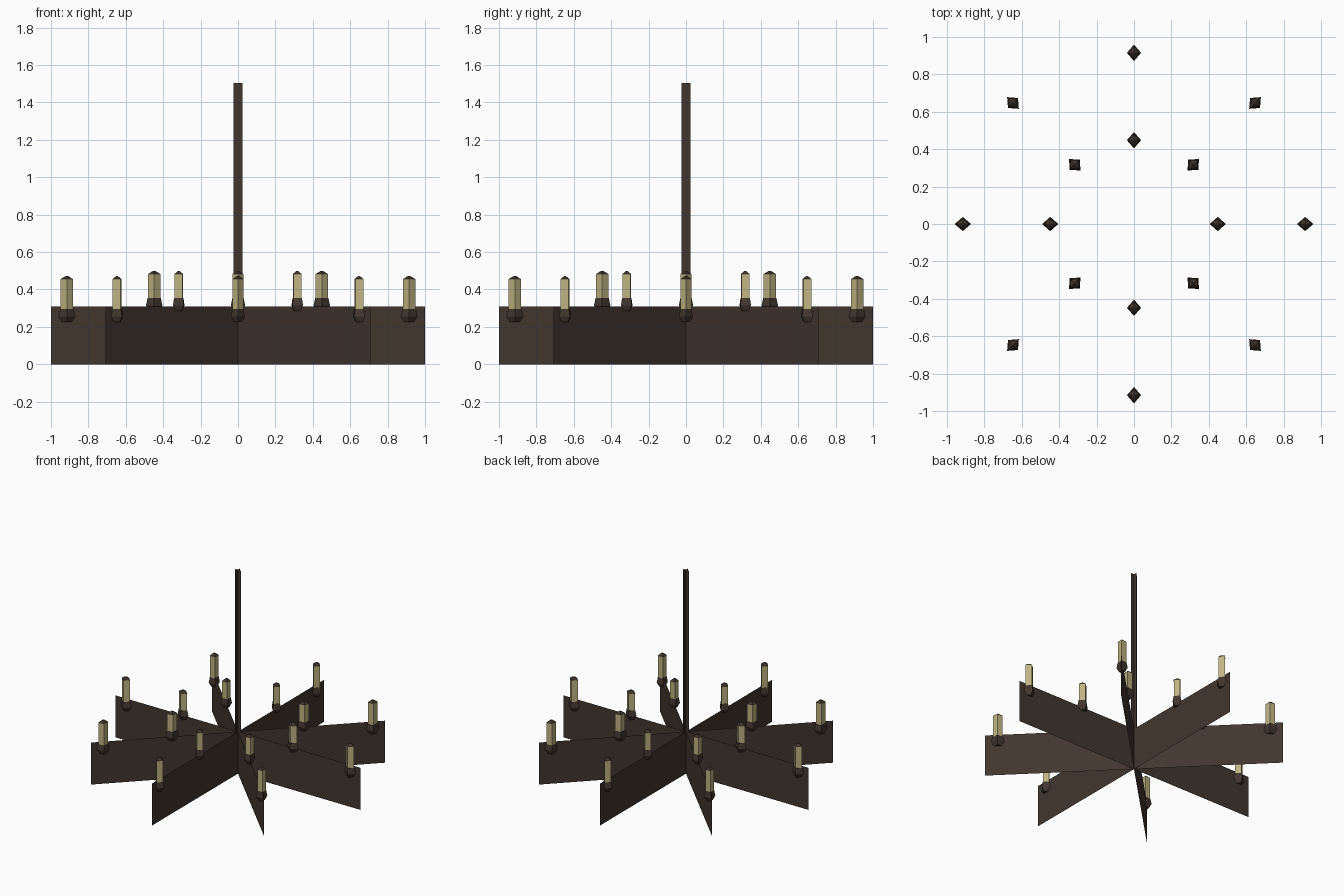
import bpy, bmesh
from math import cos, sin, pi
from mathutils import Vector, Matrix

cube = bpy.data.objects.get("Cube")
if cube:
    bpy.data.objects.remove(cube, do_unlink=True)


def make_material(name, color):
    mat = bpy.data.materials.new(name)
    mat.use_nodes = True
    mat.diffuse_color = color
    bsdf = mat.node_tree.nodes["Principled BSDF"]
    bsdf.inputs["Base Color"].default_value = color
    bsdf.inputs["Roughness"].default_value = 0.9
    return mat


DARK = make_material("dark wood", (0.055, 0.037, 0.028, 1))
WAX = make_material("cream wax", (0.53, 0.46, 0.23, 1))


def finish(name, bm, mat, angle=0):
    mesh = bpy.data.meshes.new(name)
    bm.to_mesh(mesh)
    bm.free()
    mesh.materials.append(mat)
    obj = bpy.data.objects.new(name, mesh)
    obj.rotation_euler.z = angle
    bpy.context.collection.objects.link(obj)
    return obj


def sheet(name, r0, r1, z0, z1, angle):
    """Thin upright sheet running from radius r0 to r1."""
    bm = bmesh.new()
    corners = [(r0, z0), (r1, z0), (r1, z1), (r0, z1)]
    bm.faces.new([bm.verts.new((r, 0, z)) for r, z in corners])
    finish(name, bm, DARK, angle)


def diamond_stack(name, radius, profile, mat, angle):
    """Four-sided column lofted through (half width, z), long axis outward."""
    bm = bmesh.new()
    rings = []
    for w, z in profile:
        rings.append([bm.verts.new((radius + w * cos(a), 0.86 * w * sin(a), z))
                      for a in (0, pi / 2, pi, 3 * pi / 2)])
    for low, high in zip(rings, rings[1:]):
        for i in range(4):
            j = (i + 1) % 4
            bm.faces.new((low[i], low[j], high[j], high[i]))
    bm.faces.new(rings[0][::-1])
    bm.faces.new(rings[-1])
    finish(name, bm, mat, angle)


def candle(label, radius, base, top, angle):
    # Holder cup, wax column and dark pointed tip
    cup = [(0.024, base), (0.044, base + 0.03), (0.035, base + 0.07)]
    diamond_stack(label + "_cup", radius, cup, DARK, angle)
    column = [(0.033, base + 0.07), (0.033, top)]
    diamond_stack(label + "_candle", radius, column, WAX, angle)
    tip = [(0.034, top), (0.008, top + 0.016)]
    diamond_stack(label + "_tip", radius, tip, DARK, angle)


# Eight radial arms, each with an outer and an inner candle
for k in range(8):
    turn = k * pi / 4
    sheet("arm", 0, 1, 0, 0.31, turn)
    candle("outer", 0.915, 0.225, 0.455, turn)
    candle("inner", 0.448, 0.285, 0.482, turn)

# Hanging stem made of two crossed sheets
for turn in (0, pi / 2):
    sheet("stem", -0.025, 0.025, 0.31, 1.505, turn)
